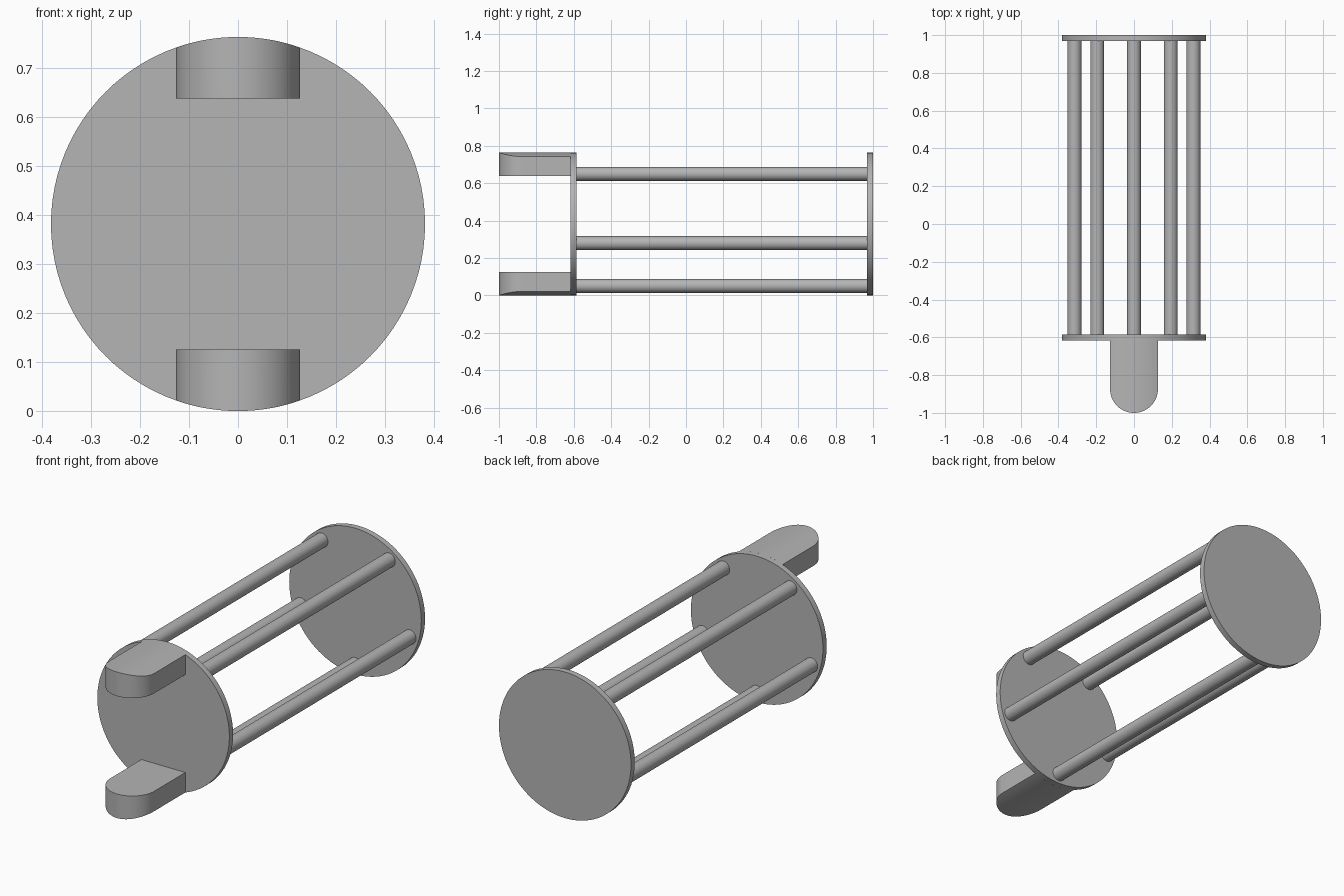
import bpy, bmesh
from math import sin, cos, pi, sqrt, radians

cube = bpy.data.objects.get("Cube")
if cube:
    bpy.data.objects.remove(cube, do_unlink=True)

R = 0.382                  # disc radius, also height of the axis
FRONT, BACK = -0.617, 1.0  # outer faces of the two discs
THICK = 0.031
LUG_R = 0.127
LUG_INNER = 0.256          # distance of a lug's flat inner face from the axis

grey = bpy.data.materials.new("light_grey")
grey.use_nodes = True
colour = (0.46, 0.46, 0.46, 1)
grey.diffuse_color = colour
grey.node_tree.nodes["Principled BSDF"].inputs["Base Color"].default_value = colour


def finish(ob, name):
    ob.name = ob.data.name = name
    ob.data.materials.append(grey)
    bpy.ops.object.select_all(action='DESELECT')
    ob.select_set(True)
    bpy.context.view_layer.objects.active = ob
    bpy.ops.object.shade_smooth_by_angle(angle=radians(30))


def cylinder(name, x, z, radius, y0, y1, sides):
    bpy.ops.mesh.primitive_cylinder_add(
        vertices=sides, radius=radius, depth=y1 - y0,
        location=(x, (y0 + y1) / 2, z), rotation=(pi / 2, 0, 0))
    finish(bpy.context.object, name)


def lug(name, side):
    """Round-nosed tab whose outer surface follows the disc rim."""
    bm = bmesh.new()
    columns = []
    steps = 32
    for i in range(steps + 1):
        a = pi * (i / steps - 0.5)
        x = LUG_R * sin(a)
        nose = -1 + LUG_R - LUG_R * cos(a)
        inner = R + side * LUG_INNER
        outer = R + side * sqrt(R * R - x * x)
        columns.append([bm.verts.new((x, y, z)) for y, z in (
            (nose, inner), (nose, outer), (FRONT, outer), (FRONT, inner))])
    for a, b in zip(columns, columns[1:]):
        for k in range(4):
            n = (k + 1) % 4
            bm.faces.new((a[k], b[k], b[n], a[n]))
    bm.faces.new(columns[0])
    bm.faces.new(columns[-1])
    bmesh.ops.recalc_face_normals(bm, faces=bm.faces)
    mesh = bpy.data.meshes.new(name)
    bm.to_mesh(mesh)
    bm.free()
    ob = bpy.data.objects.new(name, mesh)
    bpy.context.collection.objects.link(ob)
    finish(ob, name)


# End discs
cylinder("front_disc", 0, R, R, FRONT, FRONT + THICK, 96)
cylinder("back_disc", 0, R, R, BACK - THICK, BACK, 96)

# Five rods on a ring, the first at the bottom
for i in range(5):
    a = 2 * pi * i / 5
    cylinder(f"rod_{i + 1}", 0.331 * sin(a), R - 0.331 * cos(a), 0.037,
             FRONT + THICK, BACK - THICK, 32)

# Lugs on the front disc
lug("upper_lug", 1)
lug("lower_lug", -1)
